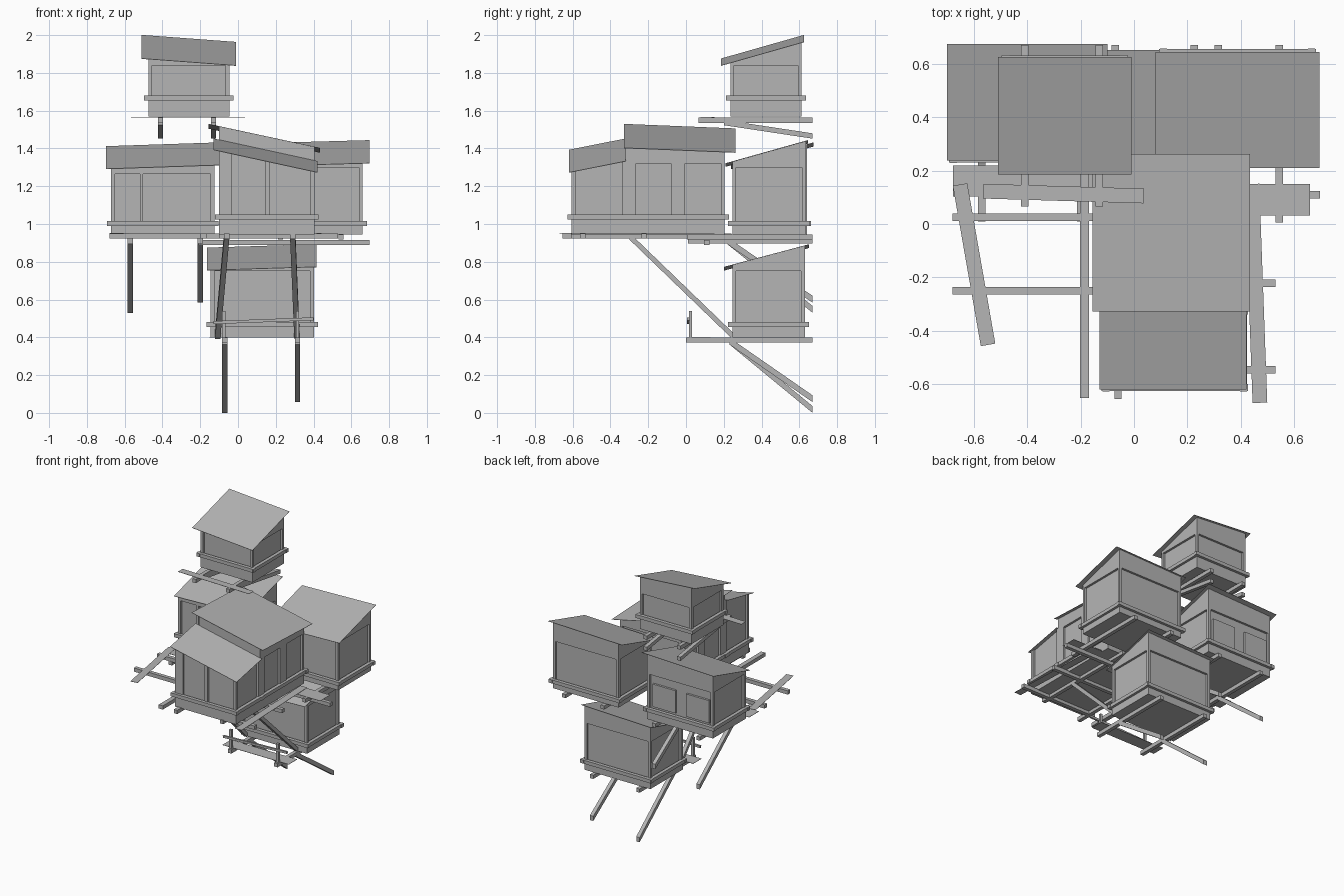
import bpy
from mathutils import Vector

# one weathered grey for everything
GREY = bpy.data.materials.new("weathered_grey")
GREY.diffuse_color = (0.46, 0.46, 0.46, 1)


def mesh(name, verts, faces):
    me = bpy.data.meshes.new(name)
    me.from_pydata(verts, [], faces)
    me.update()
    me.materials.append(GREY)
    ob = bpy.data.objects.new(name, me)
    bpy.context.collection.objects.link(ob)
    return ob


HEX = [(3, 2, 1, 0), (4, 5, 6, 7), (0, 1, 5, 4), (1, 2, 6, 5), (2, 3, 7, 6), (3, 0, 4, 7)]


def block(name, x0, x1, y0, y1, low, high):
    # low and high are heights or functions of x, y
    h = lambda f, p: f(*p) if callable(f) else f
    r = [(x0, y0), (x1, y0), (x1, y1), (x0, y1)]
    return mesh(name, [(*p, h(low, p)) for p in r] + [(*p, h(high, p)) for p in r], HEX)


def beam(name, a, b, w=0.028, t=0.028):
    # square timber between two points
    a, b = Vector(a), Vector(b)
    d = (b - a).normalized()
    side = d.cross(Vector((0, 0, 1))).normalized() * w / 2
    up = side.cross(d).normalized() * t / 2
    v = [p + s * side + u * up for p in (a, b) for s, u in ((-1, -1), (1, -1), (1, 1), (-1, 1))]
    return mesh(name, v, HEX)


def strut(a, b, w=0.028, t=0.036):
    # sloping timber with upright end cuts
    v = [Vector(p) + Vector((s * w / 2, 0, u * t / 2))
         for p in (a, b) for s, u in ((1, -1), (-1, -1), (-1, 1), (1, 1))]
    return mesh("strut", v, HEX)


def plane(x0, x1, y0, y1, z, dx, dy):
    # roof height: z at front left, rising dx across and dy towards the back
    return lambda x, y: z + dx * (x - x0) / (x1 - x0) + dy * (y - y0) / (y1 - y0)


def hut(name, body, base, band, eave, roof, heights, front=(), back=(), sides=()):
    x0, x1, y0, y1 = body
    f = plane(*roof, *heights)
    under = lambda x, y: f(x, y) - 0.002
    i, t = 0.016, band + 0.026
    top = eave or under
    block(name + "_roof", *roof, under, f)
    block(name + "_skirt", x0, x1, y0, y1, base, band)
    block(name + "_walls", x0 + i, x1 - i, y0 + i, y1 - i, band, top)
    # flush boarding above the eave line
    if eave:
        block(name + "_gable", x0, x1, y0, y1, eave, under)
    # corner posts
    for px in (x0, x1 - 0.02):
        for py in (y0, y1 - 0.02):
            block(name + "_corner_post", px, px + 0.02, py, py + 0.02, band, top)
    # rail around the hut
    o = 0.022
    for py in (y0 - 0.02, y1 - 0.006):
        block(name + "_rail", x0 - o, x1 + o, py, py + 0.026, band, t)
    for px in (x0 - 0.018, x1 - 0.008):
        block(name + "_rail", px, px + 0.026, y0 - o, y1 + o, band, t)
    # wall studs and back panels
    for a, b in front:
        block(name + "_front_stud", a, b, y0, y0 + 0.02, band, top)
    for a, b in sides:
        for px in (x0, x1 - 0.02):
            block(name + "_side_stud", px, px + 0.02, a, b, band, top)
    for a, b, lo, hi in back:
        block(name + "_back_panel", a, b, y1 - 0.02, y1, lo, hi)


# four huts
hut("top_hut", (-0.475, -0.045, 0.235, 0.612), 1.57, 1.655, 1.838,
    (-0.51, -0.01, 0.185, 0.625), (1.876, -0.037, 0.125))
hut("left_hut", (-0.672, -0.125, 0.25, 0.64), 0.925, 0.99, 1.265,
    (-0.70, -0.10, 0.238, 0.675), (1.292, 0.02, 0.12), front=[(-0.52, -0.502)],
    back=[(-0.64, -0.45, 1.03, 1.2), (-0.36, -0.17, 1.03, 1.2)])
hut("right_hut", (0.115, 0.66, 0.245, 0.635), 0.945, 0.99, 1.30,
    (0.08, 0.695, 0.21, 0.645), (1.305, 0.017, 0.122))
hut("bottom_hut", (-0.145, 0.402, 0.245, 0.63), 0.40, 0.455, 0.752,
    (-0.165, 0.415, 0.2, 0.652), (0.755, 0.018, 0.12))

# centre hut with a lower front bay
hut("centre_hut", (-0.10, 0.405, -0.32, 0.205), 0.945, 1.025, 1.32,
    (-0.155, 0.435, -0.328, 0.262), (1.53, -0.127, -0.024),
    sides=[(-0.3, -0.265), (-0.08, -0.005)])
hut("centre_bay", (-0.10, 0.405, -0.605, -0.315), 0.945, 1.025, None,
    (-0.13, 0.422, -0.62, -0.318), (1.393, -0.12, 0.06),
    front=[(-0.085, -0.035), (0.145, 0.17)])

# cantilever joists running into the cliff side
for name, xs, y0, z in (("top", (-0.41, -0.13), 0.065, 1.550),
                        ("left", (-0.57, -0.2), 0.01, 0.91),
                        ("right", (0.225, 0.545), 0.005, 0.931),
                        ("bottom", (-0.07, 0.315), 0.0, 0.386)):
    for x in xs:
        beam(name + "_joist", (x, y0, z), (x, 0.67, z))
beam("long_joist", (-0.185, -0.652, 0.936), (-0.185, 0.2, 0.936), 0.034)
beam("centre_joist", (-0.06, -0.655, 0.936), (-0.06, 0.24, 0.936))
beam("centre_joist", (0.29, -0.61, 0.936), (0.29, 0.24, 0.936))

# cross bearers under the walkways
for y, a, b in ((0.025, -0.68, -0.09), (-0.25, -0.68, -0.09),
                (-0.222, -0.10, 0.53), (-0.547, -0.10, 0.53)):
    beam("cross_bearer", (a, y, 0.936), (b, y, 0.936))
beam("main_bearer", (-0.21, 0.11, 0.902), (0.697, 0.11, 0.902))

# diagonal struts
for a, b in (((-0.41, 0.2, 1.537), (-0.41, 0.67, 1.466)),
             ((-0.13, 0.2, 1.537), (-0.13, 0.67, 1.466)),
             ((-0.57, 0.22, 0.91), (-0.57, 0.67, 0.548)),
             ((-0.20, 0.22, 0.91), (-0.20, 0.67, 0.602)),
             ((-0.07, 0.23, 0.38), (-0.07, 0.67, 0.018)),
             ((0.315, 0.23, 0.38), (0.315, 0.67, 0.075)),
             ((-0.06, -0.3, 0.936), (-0.108, 0.245, 0.41)),
             ((0.29, -0.3, 0.936), (0.312, 0.245, 0.41))):
    strut(a, b, t=0.028 if a[2] > 1.5 else 0.036)

# thin walkway planks and decks
P = 0.002
beam("top_plank", (-0.565, 0.123, 1.565), (0.037, 0.105, 1.565), 0.055, P)
beam("left_plank", (-0.652, 0.148, 0.951), (-0.547, -0.453, 0.951), 0.055, P)
beam("right_plank", (0.442, 0.15, 0.951), (0.472, -0.67, 0.951), 0.055, P)
block("left_deck", -0.678, -0.13, 0.103, 0.22, 0.924, 0.926)
block("right_deck", 0.12, 0.66, 0.032, 0.15, 0.945, 0.947)
block("bottom_deck", -0.15, 0.40, 0.03, 0.13, 0.40, 0.402)

# railing of the bottom deck
for x in (-0.075, 0.315):
    block("railing_post", x - 0.009, x + 0.009, 0.015, 0.033, 0.40, 0.54)
beam("railing_bar", (-0.13, 0.012, 0.478), (0.40, 0.012, 0.498), 0.014, 0.016)
